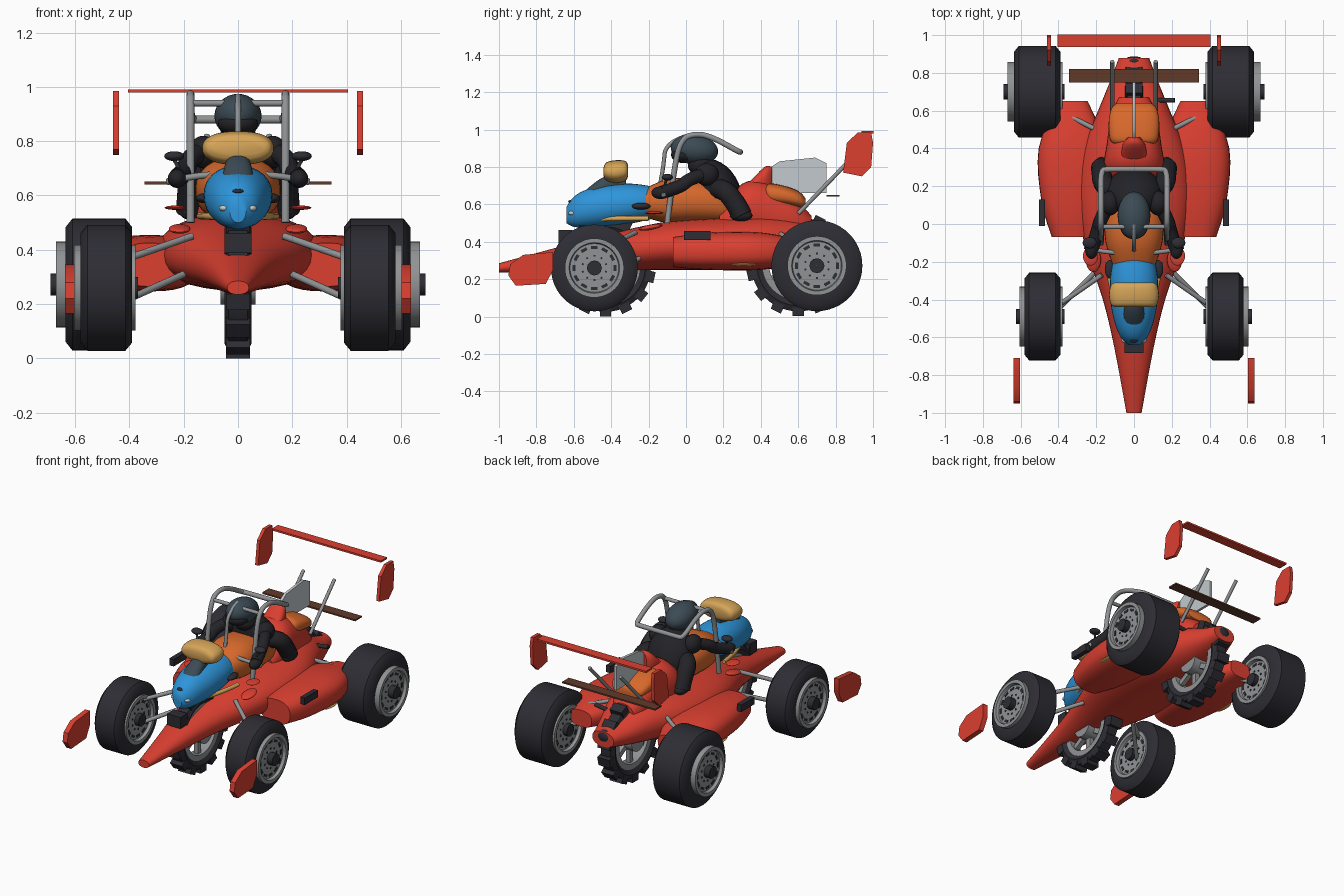
import bpy
import bmesh
import math
from mathutils import Matrix, Vector

if "Cube" in bpy.data.objects:
    bpy.data.objects.remove(bpy.data.objects["Cube"])


def material(name, *rgb):
    mat = bpy.data.materials.new(name)
    mat.use_nodes = True
    mat.diffuse_color = (*rgb, 1)
    mat.node_tree.nodes["Principled BSDF"].inputs["Base Color"].default_value = (*rgb, 1)
    return mat


red = material("red paint", .71, .05, .03)
orange = material("orange paint", .68, .14, .025)
blue = material("blue paint", .027, .3, .7)
gold = material("gold", .68, .38, .1)
rubber = material("tyre rubber", .026, .026, .034)
black = material("black cloth", .017, .017, .021)
slate = material("slate", .045, .07, .09)
grey = material("grey metal", .28, .29, .295)
pale = material("pale grey", .54, .59, .61)
brown = material("brown", .12, .042, .023)


def finish(name, bm, mat, mirror=False, angle=40):
    bmesh.ops.recalc_face_normals(bm, faces=bm.faces[:])
    mesh = bpy.data.meshes.new(name)
    bm.to_mesh(mesh)
    bm.free()
    mesh.materials.clear()
    mesh.materials.append(mat)
    for face in mesh.polygons:
        face.use_smooth = True
        face.material_index = 0
    mesh.set_sharp_from_angle(angle=math.radians(angle))
    obj = bpy.data.objects.new(name, mesh)
    bpy.context.collection.objects.link(obj)
    if mirror:
        obj.modifiers.new("Mirror", "MIRROR")
    return obj


def skin(bm, rings, closed):
    """Bridge successive rings; either cap the ends or join them up."""
    count = len(rings[0])
    pairs = list(zip(rings, rings[1:]))
    if closed:
        pairs.append((rings[-1], rings[0]))
    else:
        bm.faces.new(rings[0])
        bm.faces.new(rings[-1])
    for a, b in pairs:
        for i in range(count):
            j = (i + 1) % count
            bm.faces.new((a[i], a[j], b[j], b[i]))


def loft(name, mat, stations, centre=0, power=2.3, mirror=False, steps=4, sides=32):
    """Stations are (y, half width, low z, high z), smoothly interpolated."""
    keys = [Vector(s) for s in stations]
    keys = [keys[0]] + keys + [keys[-1]]
    smooth = []
    for a, b, c, d in zip(keys, keys[1:], keys[2:], keys[3:]):
        for k in range(steps):
            t = k / steps
            smooth.append(b + (c - a) * t / 2 + (a - b * 2.5 + c * 2 - d / 2) * t * t
                          + (b * 3 - a - c * 3 + d) * t ** 3 / 2)
    smooth.append(keys[-1])
    bm = bmesh.new()
    rings = []
    for y, wide, low, high in smooth:
        ring = []
        for i in range(sides):
            c, s = math.cos(math.tau * i / sides), math.sin(math.tau * i / sides)
            c = math.copysign(abs(c) ** (2 / power), c)
            s = math.copysign(abs(s) ** (2 / power), s)
            ring.append(bm.verts.new((centre + wide * c, y, (low + high) / 2 + s * (high - low) / 2)))
        rings.append(ring)
    skin(bm, rings, False)
    return finish(name, bm, mat, mirror)


def ball(name, mat, place, radii, tilt=0, mirror=False):
    bm = bmesh.new()
    frame = Matrix.Translation(place) @ Matrix.Rotation(math.radians(tilt), 4, "X") @ Matrix.Diagonal((*radii, 1))
    bmesh.ops.create_uvsphere(bm, u_segments=24, v_segments=14, radius=1, matrix=frame)
    return finish(name, bm, mat, mirror)


def box(name, mat, place, size):
    bm = bmesh.new()
    bmesh.ops.create_cube(bm, size=1, matrix=Matrix.Translation(place) @ Matrix.Diagonal((*size, 1)))
    return finish(name, bm, mat)


def plate(name, mat, outline, x, thick, mirror=False):
    bm = bmesh.new()
    rings = [[bm.verts.new((x + side * thick / 2, y, z)) for y, z in outline] for side in (-1, 1)]
    skin(bm, rings, False)
    return finish(name, bm, mat, mirror)


def tube(name, mat, points, radius, mirror=False):
    curve = bpy.data.curves.new(name, "CURVE")
    curve.dimensions = "3D"
    curve.bevel_depth = radius
    curve.use_fill_caps = True
    spline = curve.splines.new("NURBS")
    spline.points.add(len(points) - 1)
    for target, point in zip(spline.points, points):
        target.co = (*point, 1)
    spline.order_u = min(3, len(points))
    spline.use_endpoint_u = True
    helper = bpy.data.objects.new("helper", curve)
    bpy.context.collection.objects.link(helper)
    graph = bpy.context.evaluated_depsgraph_get()
    mesh = bpy.data.meshes.new_from_object(helper.evaluated_get(graph))
    bpy.data.objects.remove(helper)
    bm = bmesh.new()
    bm.from_mesh(mesh)
    bpy.data.meshes.remove(mesh)
    return finish(name, bm, mat, mirror)


def lathe(name, mat, profile, y, z, mirror=False, sides=48):
    """Turn a closed (x, radius) profile about the axle at y, z."""
    bm = bmesh.new()
    rings = []
    for i in range(sides):
        a = math.tau * i / sides
        rings.append([bm.verts.new((x, y + r * math.cos(a), z + r * math.sin(a))) for x, r in profile])
    skin(bm, rings, True)
    return finish(name, bm, mat, mirror)


def blocks(name, mat, x, size, reach, y, z, count, mirror=False):
    """Ring of blocks about an axle; size is (across, along, outward)."""
    bm = bmesh.new()
    for side in x:
        for i in range(count):
            turn = Matrix.Rotation(math.tau * i / count, 4, "X")
            frame = Matrix.Translation((side, y, z)) @ turn @ Matrix.Translation((0, 0, reach))
            bmesh.ops.create_cube(bm, size=1, matrix=frame @ Matrix.Diagonal((*size, 1)))
    return finish(name, bm, mat, mirror)


# Car wheels: tyre, dished rim, vent slots and hub
for name, y, z, r, inner, outer, lip in (("front", -.49, .26, .232, .39, .58, .025),
                                         ("rear", .7, .272, .243, .39, .635, .035)):
    tyre = [(inner, .15), (inner, r * .87), (inner + .025, r), (outer - .025, r), (outer, r * .87), (outer, .15)]
    lathe(name + "_tyre", rubber, tyre, y, z, True)
    a, b = inner - .012, outer + lip
    rim = [(a + .02, .02), (a + .02, .13), (a, .135), (a, .158), (b, .158), (b, .135), (b - .02, .13), (b - .02, .02)]
    lathe(name + "_rim", grey, rim, y, z, True)
    blocks(name + "_vents", rubber, (a + .02, b - .02), (.006, .034, .016), .11, y, z, 12, True)
    blocks(name + "_bolts", rubber, (a + .02, b - .02), (.008, .01, .01), .065, y, z, 10, True)
    lathe(name + "_hub", rubber, [(a - .01, .001), (a - .01, .04), (b + .02, .04), (b + .02, .001)], y, z, True, 12)

# Knobbly centre wheels
for name, y, z, r in (("bike_front", -.43, .268, .25), ("bike_rear", .6, .28, .26)):
    tread = [(-.03, r * .7), (-.05, r * .85), (-.035, r * .97), (.035, r * .97), (.05, r * .85), (.03, r * .7)]
    lathe(name + "_tyre", rubber, tread, y, z)
    blocks(name + "_knobs", rubber, (0,), (.09, .06, .05), r - .007, y, z, 14)
    lathe(name + "_rim", grey, [(-.035, r * .6), (-.035, r * .74), (.035, r * .74), (.035, r * .6)], y, z)
    blocks(name + "_spokes", grey, (0,), (.03, .035, r * .6), r * .35, y, z, 6)
    lathe(name + "_disc", grey, [(-.065, .001), (-.065, .07), (.065, .07), (.065, .001)], y, z, sides=20)

# Red car body, pods and tail
loft("main_body", red, [(-1, .04, .235, .285), (-.65, .105, .238, .38), (-.4, .165, .245, .445), (-.15, .25, .25, .5),
                        (.02, .288, .25, .52), (.2, .302, .25, .53), (.4, .27, .25, .54), (.6, .19, .27, .52),
                        (.76, .125, .3, .46), (.88, .08, .33, .43)], power=2.2)
loft("side_pod", red, [(-.07, .11, .265, .425), (.12, .165, .25, .45), (.4, .18, .25, .45), (.65, .08, .29, .4)],
     centre=.325, power=2.6, mirror=True)
loft("engine_cover", red, [(.18, .13, .4, .58), (.3, .16, .4, .71), (.42, .145, .4, .72), (.58, .12, .4, .63),
                           (.67, .08, .4, .54)])
loft("air_box", red, [(.33, .07, .66, .71), (.42, .06, .66, .8), (.46, .03, .66, .8)])
loft("tail_cushion", orange, [(.42, .1, .63, .69), (.45, .128, .6, .712), (.54, .134, .59, .695),
                              (.61, .12, .58, .665), (.64, .09, .58, .63)], power=2.6)
plate("tail_fin", pale, [(.39, .66), (.44, .79), (.5, .83), (.69, .85), (.75, .82), (.75, .66)], 0, .018)
ball("tail_vent", rubber, (0, .862, .395), (.052, .026, .042))
tube("exhaust", rubber, [(.08, .655, .45), (.215, .655, .47)], .013)
plate("pod_vent", rubber, [(-.01, .41), (-.01, .457), (.13, .457), (.13, .41)], .486, .032, True)
ball("pod_stripe", gold, (.47, .31, .279), (.025, .07, .009), mirror=True)
ball("body_pad", red, (.215, -.19, .477), (.04, .065, .014), 10, True)
ball("winglet", red, (.23, -.17, .555), (.04, .05, .008), mirror=True)

# Wings, end plates and struts
box("rear_wing", red, (0, .97, .985), (.81, .065, .012))
plate("rear_end_plate", red, [(.86, .93), (.92, .985), (.99, .985), (1, .93), (.99, .8), (.94, .75), (.84, .77)],
      .45, .022, True)
plate("front_end_plate", red, [(-.95, .22), (-.91, .165), (-.75, .175), (-.71, .25), (-.71, .345),
                               (-.87, .33), (-.94, .28)], .62, .035, True)
tube("wing_strut", grey, [(.115, .6, .55), (.115, .86, .82)], .011, True)
box("tail_bar", brown, (0, .785, .646), (.69, .07, .01))

# Suspension arms
for index, (start, end) in enumerate((((.17, -.27, .45), (.4, -.43, .37)), ((.2, -.25, .31), (.4, -.45, .22)),
                                      ((.18, .49, .45), (.42, .61, .38)), ((.18, .52, .34), (.42, .66, .28)))):
    tube("suspension_arm_" + str(index), grey, [start, end], .013, True)

# Bike fairing, screen and tank
loft("front_fairing", blue, [(-.64, .03, .5, .585), (-.6, .07, .48, .64), (-.53, .1, .475, .68), (-.42, .123, .48, .705),
                             (-.28, .125, .5, .71), (-.15, .1, .53, .69)], power=2.1)
loft("windscreen", slate, [(-.59, .02, .58, .62), (-.52, .055, .58, .69), (-.43, .05, .64, .75),
                           (-.32, .03, .65, .76)])
loft("gold_bolster", gold, [(-.44, .1, .75, .8), (-.425, .122, .725, .825), (-.375, .132, .713, .836),
                            (-.325, .122, .725, .832), (-.31, .1, .75, .81)], power=2.4)
loft("tank", orange, [(-.25, .1, .54, .67), (-.1, .15, .5, .735), (.05, .155, .5, .735), (.2, .13, .5, .7),
                      (.32, .08, .5, .62)])
ball("headlight", pale, (.05, -.605, .553), (.019, .025, .013), mirror=True)
ball("nose_badge", rubber, (0, -.605, .615), (.024, .025, .01))
ball("side_intake", rubber, (.125, -.24, .59), (.03, .05, .018), mirror=True)
tube("fairing_trim", gold, [(.08, -.45, .522), (.125, -.35, .525), (.14, -.2, .525)], .013, True)
box("tyre_guard", rubber, (0, -.645, .425), (.1, .075, .075))

# Mirrors and handlebar
ball("mirror", rubber, (.235, -.1, .745), (.037, .03, .018), mirror=True)
tube("mirror_stalk", rubber, [(.24, -.1, .74), (.215, -.12, .7), (.2, -.12, .65)], .007, True)
tube("handlebar", grey, [(0, -.15, .68), (.15, -.16, .68), (.26, -.12, .65)], .012, True)

# Roll cage
tube("cage_side", grey, [(.175, -.1, .5), (.175, -.07, .75), (.175, -.03, .95), (.175, .06, .98), (.175, .15, .955),
                         (.175, .285, .88), (.14, .29, .88), (0, .29, .88)], .015, True)
tube("cage_cross_bar", grey, [(-.175, -.015, .94), (.175, -.015, .94)], .012)
tube("cage_front_stay", grey, [(0, 0, .965), (0, -.11, .93), (0, -.12, .8), (0, -.14, .7)], .011)

# Rider
ball("helmet", slate, (0, .045, .893), (.087, .128, .08), -8)
ball("visor", black, (0, -.01, .865), (.074, .07, .045))
ball("torso", black, (0, .17, .69), (.148, .11, .165), 32)
ball("neck", black, (0, .08, .81), (.07, .07, .06))
ball("shoulder", black, (.128, .11, .76), (.052, .065, .06), mirror=True)
tube("arm", black, [(.135, .1, .76), (.18, .02, .74), (.19, -.03, .69), (.222, -.13, .665)], .036, True)
ball("glove", black, (.225, -.135, .662), (.034, .05, .034), mirror=True)
tube("leg", black, [(.09, .16, .68), (.165, .2, .69), (.17, .27, .6), (.175, .3, .54)], .054, True)
ball("boot", black, (.175, .295, .54), (.04, .06, .03), mirror=True)
